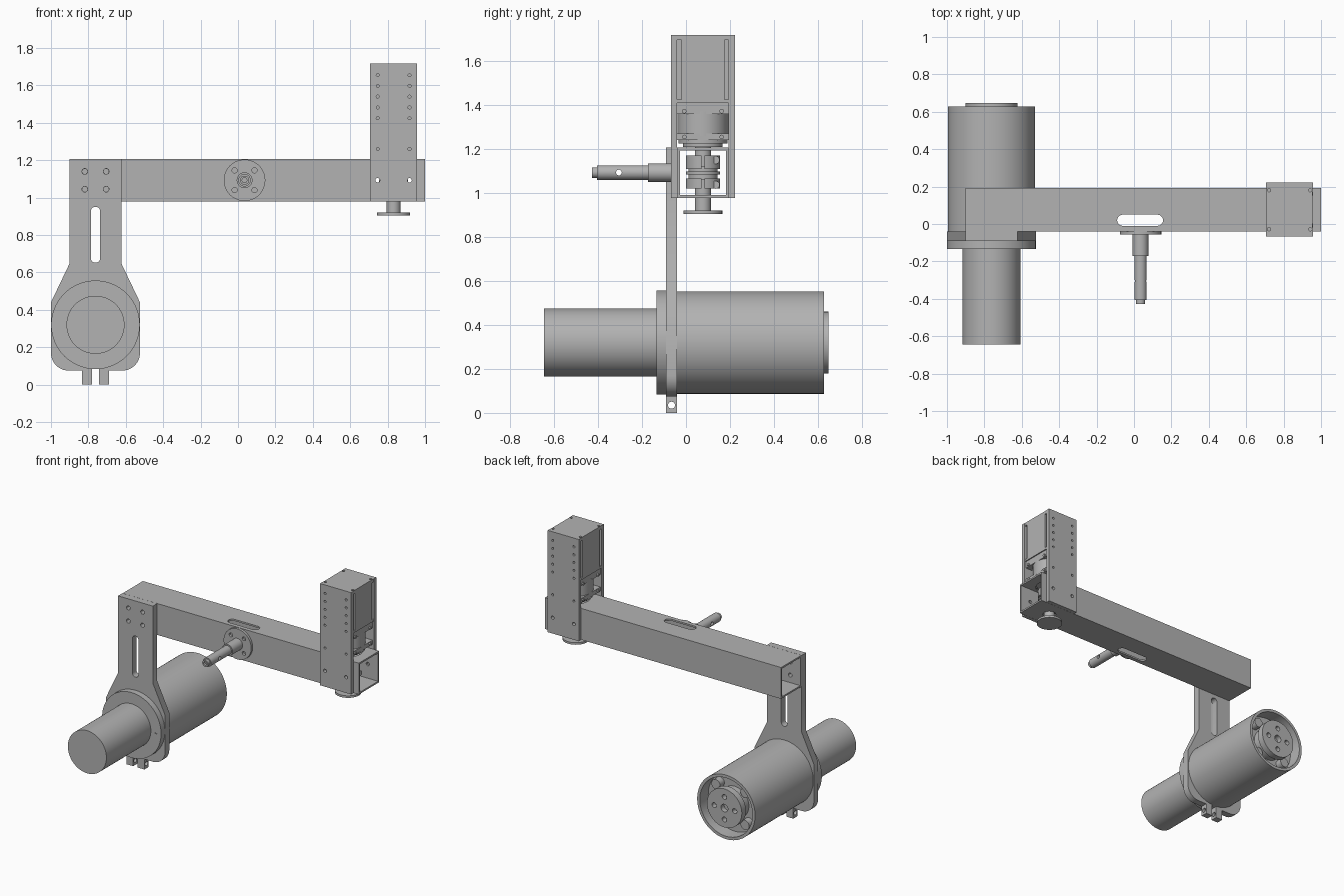
import bpy, bmesh, math
from mathutils import Matrix, Vector

old = bpy.data.objects.get("Cube")
if old:
    bpy.data.objects.remove(old, do_unlink=True)

grey = bpy.data.materials.new("machine grey")
grey.use_nodes = True
COLOUR = (0.45, 0.45, 0.45, 1)
grey.diffuse_color = COLOUR
grey.node_tree.nodes["Principled BSDF"].inputs["Base Color"].default_value = COLOUR
parts = []


def finish(name, bm, cutter=False):
    bmesh.ops.recalc_face_normals(bm, faces=bm.faces)
    mesh = bpy.data.meshes.new(name)
    bm.to_mesh(mesh)
    bm.free()
    mesh.materials.append(grey)
    ob = bpy.data.objects.new(name, mesh)
    bpy.context.collection.objects.link(ob)
    if cutter:
        ob.hide_render = True
    else:
        parts.append(ob)
    return ob


def box(name, x, y, z, cutter=False):
    """Box from three (low, high) ranges."""
    bm = bmesh.new()
    size = [r[1] - r[0] for r in (x, y, z)]
    mid = [(r[1] + r[0]) / 2 for r in (x, y, z)]
    bmesh.ops.create_cube(bm, size=1, matrix=Matrix.Translation(mid) @ Matrix.Diagonal((*size, 1)))
    return finish(name, bm, cutter)


def rod(name, axis, centre, a, b, r, cutter=False, sides=64):
    """Cylinder from a to b along an axis; centre holds the other two coordinates."""
    pos = list(centre)
    pos.insert("xyz".index(axis), (a + b) / 2)
    rot = {"x": Matrix.Rotation(math.pi / 2, 4, "Y"),
           "y": Matrix.Rotation(math.pi / 2, 4, "X"), "z": Matrix()}[axis]
    bm = bmesh.new()
    bmesh.ops.create_cone(bm, cap_ends=True, segments=sides, radius1=r, radius2=r,
                          depth=b - a, matrix=Matrix.Translation(pos) @ rot)
    return finish(name, bm, cutter)


def hole(axis, centre, a, b, r):
    return rod("hole_cutter", axis, centre, a, b, r, True, 20)


def prism(name, outline, axis, a, b, cutter=False):
    """Extrude a 2D outline along y (outline in xz) or z (outline in xy)."""
    bm = bmesh.new()
    place = (lambda u, v: (u, a, v)) if axis == "y" else (lambda u, v: (u, v, a))
    face = bm.faces.new([bm.verts.new(place(u, v)) for u, v in outline])
    new = bmesh.ops.extrude_face_region(bm, geom=[face])["geom"]
    step = Vector((0, b - a, 0)) if axis == "y" else Vector((0, 0, b - a))
    bmesh.ops.translate(bm, vec=step, verts=[g for g in new if isinstance(g, bmesh.types.BMVert)])
    return finish(name, bm, cutter)


def arc(cx, cy, r, start, end, n=10):
    return [(cx + r * math.cos(math.radians(start + (end - start) * i / n)),
             cy + r * math.sin(math.radians(start + (end - start) * i / n))) for i in range(n + 1)]


def cut(ob, cutters):
    """Subtract cutters, bake the result and drop the cutters."""
    for c in cutters:
        mod = ob.modifiers.new("cut", "BOOLEAN")
        mod.operation = "DIFFERENCE"
        mod.solver = "EXACT"
        mod.object = c
    graph = bpy.context.evaluated_depsgraph_get()
    graph.update()
    mesh = bpy.data.meshes.new_from_object(ob.evaluated_get(graph))
    ob.modifiers.clear()
    ob.data = mesh
    for c in cutters:
        bpy.data.objects.remove(c, do_unlink=True)


WX, WZ = -0.762, 0.32      # drum axis
AX, AZ = 0.035, 1.093      # side spindle axis
MX, MY = 0.832, 0.077      # drive motor axis
bolt_x = (WX - 0.057, WX + 0.057)
bolt_z = (1.045, 1.14)
plate_x = (0.747, 0.917)

# Hollow crossbeam with slots and bolt holes
beam = box("crossbeam", (-0.9, 1), (-0.04, 0.193), (0.978, 1.206))
slot = arc(0.125, 0.02, 0.03, -90, 90) + arc(-0.06, 0.02, 0.03, 90, 270)
cut(beam, [box("bore_cutter", (-1.1, 1.1), (-0.028, 0.181), (0.99, 1.194), True),
           prism("slot_cutter", slot, "z", 0.9, 1.3, True),
           rod("motor_cutter", "z", (MX, MY), 1.1, 1.3, 0.095, True),
           rod("shaft_cutter", "z", (MX, MY), 0.9, 1.1, 0.045, True)]
    + [hole("y", (x, z), -0.1, 0.05, 0.014) for x in bolt_x for z in bolt_z]
    + [hole("y", (x, AZ), -0.1, 0.3, 0.013) for x in plate_x])

# Hanging arm plate with clamp feet
half = [(0.14, 1.206), (0.14, 0.645), (0.238, 0.44)] + arc(0.143, 0.17, 0.095, 0, -90) \
    + [(0.072, 0.075), (0.072, 0), (0.018, 0), (0.018, 0.095)]
outline = [(WX + u, v) for u, v in half] + [(WX - u, v) for u, v in reversed(half)]
arm = prism("arm_plate", outline, "y", -0.09, -0.041)
slot = arc(WX, 0.926, 0.025, 0, 180) + arc(WX, 0.677, 0.025, 180, 360)
cut(arm, [prism("slot_cutter", slot, "y", -0.2, 0.03, True),
          hole("x", (-0.066, 0.035), -1, -0.5, 0.016)]
    + [hole("y", (x, z), -0.2, 0.03, 0.015) for x in bolt_x for z in bolt_z])

# Drum, open at the back, with a motor housing in front
drum = rod("drum", "y", (WX, WZ), -0.13, 0.627, 0.233, sides=96)
cut(drum, [rod("recess_cutter", "y", (WX, WZ), 0.53, 0.7, 0.212, True, 96)])
flange = rod("drum_flange", "y", (WX, WZ), -0.134, -0.088, 0.237, sides=96)
cut(flange, [hole("y", (WX + s * 0.197, WZ), -0.2, -0.11, 0.011) for s in (-1, 1)])
rod("motor_housing", "y", (WX, WZ), -0.645, -0.12, 0.155, sides=96)
hub = rod("drum_hub", "y", (WX, WZ), 0.6, 0.647, 0.14)
cut(hub, [hole("y", (WX, WZ), 0.61, 0.7, 0.028)]
    + [hole("y", (WX + 0.082 * dx, WZ + 0.082 * dz), 0.61, 0.7, 0.018)
       for dx, dz in ((1, 0), (-1, 0), (0, 1), (0, -1))])
rod("hub_neck", "y", (WX, WZ), 0.52, 0.605, 0.115)
for i in range(4):
    t = math.radians(45 + 90 * i)
    rod("drum_boss", "y", (WX + 0.165 * math.cos(t), WZ + 0.165 * math.sin(t)), 0.52, 0.58, 0.035, sides=24)

# Side spindle
disc = rod("spindle_flange", "y", (AX, AZ), -0.057, -0.039, 0.111)
cut(disc, [hole("y", (AX + sx * 0.053, AZ + sz * 0.053), -0.1, 0, 0.014)
           for sx in (-1, 1) for sz in (-1, 1)])
rod("spindle_base", "y", (AX, AZ), -0.172, -0.05, 0.042)
spindle = rod("spindle", "y", (AX, AZ), -0.405, -0.16, 0.033)
cut(spindle, [hole("x", (-0.305, AZ), -0.2, 0.2, 0.013)])
tip = rod("spindle_tip", "y", (AX, AZ), -0.427, -0.4, 0.024, sides=32)
cut(tip, [hole("y", (AX, AZ), -0.5, -0.41, 0.013)])

# Two upright plates holding the drive motor
for name, y in (("front_motor_plate", (-0.068, -0.041)), ("back_motor_plate", (0.194, 0.222))):
    plate = box(name, (0.707, 0.957), y, (0.978, 1.718))
    cut(plate, [hole("y", (x, z), y[0] - 0.1, y[1] + 0.1, 0.012 if z == AZ else 0.008)
                for x in plate_x for z in (AZ, 1.26, 1.425, 1.482, 1.54, 1.597, 1.655)])

# Drive motor body with corner grooves and top screw holes
motor = box("drive_motor", (0.709, 0.955), (-0.041, 0.194), (1.41, 1.718))
grooves = [box("groove_cutter", x, y, (1.425, 1.695), True)
           for x in ((0.69, 0.735), (0.93, 0.98)) for y in ((-0.06, -0.02), (0.174, 0.21))]
cut(motor, grooves + [hole("z", (x, y), 1.705, 1.8, 0.009)
                      for x in (0.722, 0.942) for y in (-0.028, 0.181)])

# Gearbox stack
box("gearbox_top_flange", (0.717, 0.947), (-0.041, 0.194), (1.36, 1.412))
rod("gearbox_barrel", "z", (MX, MY), 1.26, 1.37, 0.116)
box("gearbox_bottom_flange", (0.717, 0.947), (-0.041, 0.194), (1.24, 1.27))
rod("gearbox_collar", "z", (MX, MY), 1.225, 1.245, 0.111)
rod("gearbox_pilot", "z", (MX, MY), 1.21, 1.23, 0.09)
for s in (-1, 1):
    for dy in (-0.085, 0.085):
        for z in (1.255, 1.372):
            x = MX + s * 0.117
            rod("gearbox_screw", "x", (MY + dy, z), x - 0.007, x + 0.007, 0.01, sides=16)

# Output shaft, clamp coupling and drive disc
rod("output_shaft", "z", (MX, MY), 0.915, 1.22, 0.037)
rod("coupling_core", "z", (MX, MY), 1.06, 1.12, 0.066)
for z, bolt in (((1.02, 1.065), 1.037), ((1.11, 1.17), 1.15)):
    clamp = rod("coupling_clamp", "z", (MX, MY), z[0], z[1], 0.078)
    cut(clamp, [box("split_cutter", (MX, MX + 0.1), (MY - 0.006, MY + 0.006), (z[0] - 0.1, z[1] + 0.1), True)])
    rod("clamp_bolt", "x", (MY + 0.058, bolt), MX - 0.06, MX + 0.06, 0.018, sides=20)
rod("coupling_spacer", "z", (MX, MY), 1.083, 1.097, 0.078)
rod("drive_disc", "z", (MX, MY), 0.905, 0.92, 0.088)

# Smooth the round surfaces, keep hard edges
for ob in bpy.context.selected_objects:
    ob.select_set(False)
for ob in parts:
    ob.select_set(True)
bpy.context.view_layer.objects.active = parts[0]
bpy.ops.object.shade_smooth_by_angle(angle=math.radians(30))
